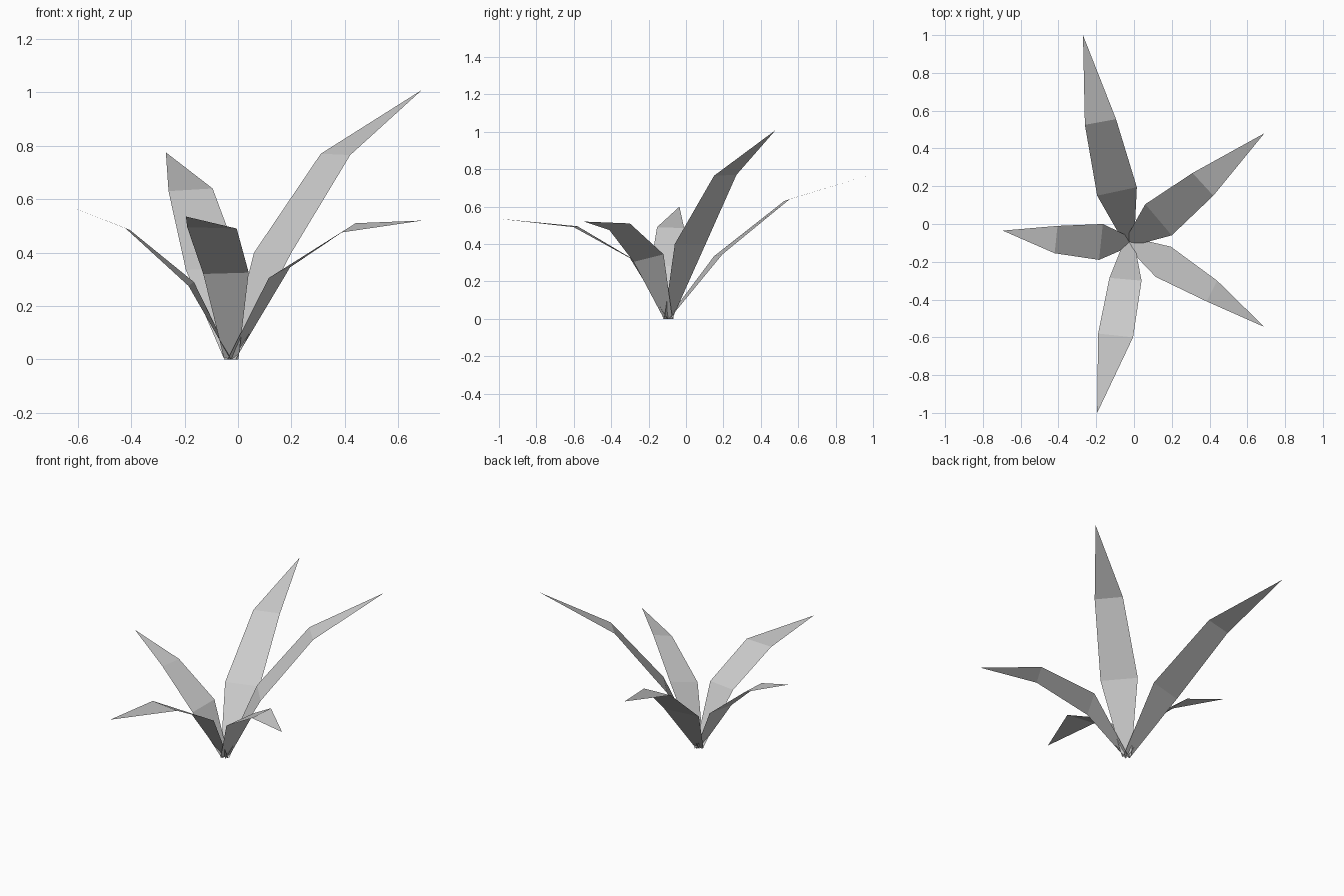
import bpy
import bmesh
from mathutils import Vector

default_cube = bpy.data.objects.get("Cube")
if default_cube:
    bpy.data.objects.remove(default_cube, do_unlink=True)

# One plain grey for the whole plant
grey = bpy.data.materials.new("leaf grey")
grey.use_nodes = True
colour = (0.6, 0.6, 0.6, 1.0)
grey.diffuse_color = colour
grey.node_tree.nodes["Principled BSDF"].inputs["Base Color"].default_value = colour

ROOT = Vector((-0.025, -0.095, 0.0))
ROOT_HALF_WIDTH = 0.027


def make_leaf(name, lower, upper, tip):
    """Flat tapering blade: narrow root, two (left, right) cross edges, pointed tip."""
    tip = Vector(tip)
    outward = (tip - ROOT).to_2d().normalized()
    side = Vector((-outward.y, outward.x, 0)) * ROOT_HALF_WIDTH
    bm = bmesh.new()
    rows = [(ROOT + side, ROOT - side), lower, upper]
    edges = [[bm.verts.new(p) for p in row] for row in rows]
    for (left, right), (next_left, next_right) in zip(edges, edges[1:]):
        bm.faces.new((left, right, next_right, next_left))
    bm.faces.new((*edges[-1], bm.verts.new(tip)))
    mesh = bpy.data.meshes.new(name)
    bm.to_mesh(mesh)
    bm.free()
    mesh.materials.append(grey)
    leaf = bpy.data.objects.new(name, mesh)
    bpy.context.collection.objects.link(leaf)
    return leaf


# Tall leaf at the back left
make_leaf("tall_back_left_leaf",
          lower=[(0.06, 0.105, 0.4), (0.2, -0.06, 0.4)],
          upper=[(0.31, 0.27, 0.77), (0.42, 0.15, 0.765)],
          tip=(0.69, 0.48, 1.01))

# Long leaf reaching backwards
make_leaf("back_leaf",
          lower=[(-0.195, 0.15, 0.335), (0.015, 0.195, 0.345)],
          upper=[(-0.26, 0.525, 0.63), (-0.095, 0.555, 0.64)],
          tip=(-0.27, 1.0, 0.775))

# Leaf on the right side
make_leaf("right_leaf",
          lower=[(-0.185, -0.19, 0.275), (-0.165, 0, 0.29)],
          upper=[(-0.42, -0.155, 0.49), (-0.405, -0.01, 0.485)],
          tip=(-0.695, -0.035, 0.6))

# Drooping leaf reaching forwards
make_leaf("front_leaf",
          lower=[(0.04, -0.3, 0.325), (-0.13, -0.285, 0.32)],
          upper=[(-0.005, -0.6, 0.49), (-0.19, -0.58, 0.495)],
          tip=(-0.195, -1.0, 0.535))

# Drooping leaf at the front left
make_leaf("front_left_leaf",
          lower=[(0.195, -0.12, 0.345), (0.115, -0.28, 0.305)],
          upper=[(0.44, -0.3, 0.51), (0.385, -0.41, 0.475)],
          tip=(0.69, -0.545, 0.52))
